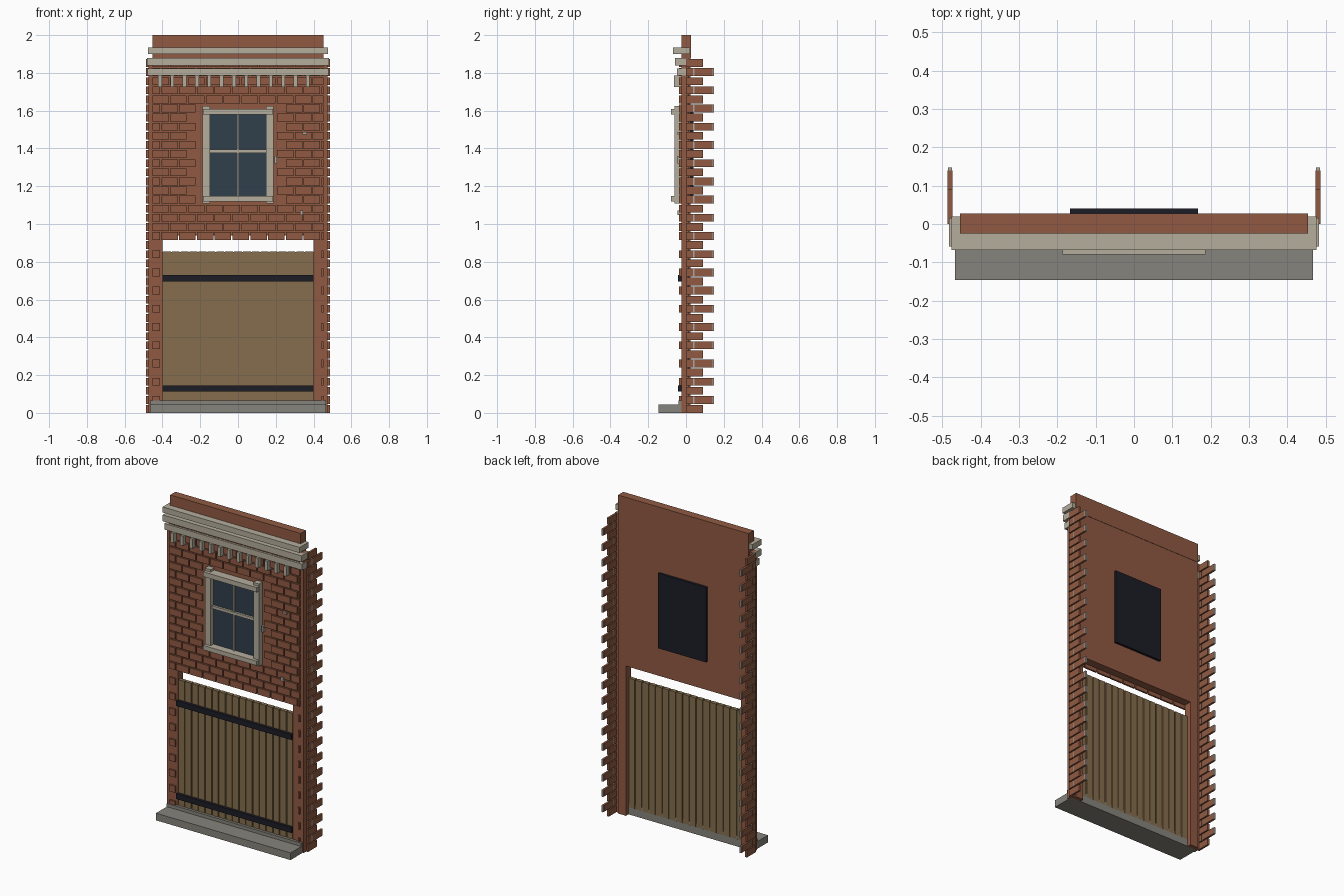
import bpy, bmesh
from mathutils import Matrix, Vector

cube = bpy.data.objects.get("Cube")
if cube:
    bpy.data.objects.remove(cube, do_unlink=True)


def material(name, rgb):
    m = bpy.data.materials.new(name)
    m.use_nodes = True
    color = (*rgb, 1)
    m.diffuse_color = color
    m.node_tree.nodes["Principled BSDF"].inputs["Base Color"].default_value = color
    return m


BRICK = material("red_brick", (0.28, 0.102, 0.055))
STONE = material("pale_stone", (0.46, 0.42, 0.335))
STEP = material("grey_stone", (0.24, 0.23, 0.20))
WOOD = material("weathered_wood", (0.235, 0.155, 0.075))
IRON = material("dark_iron", (0.012, 0.012, 0.02))
GLASS = material("dark_glass", (0.03, 0.05, 0.07))
MORTAR = material("mortar", (0.42, 0.40, 0.36))


def boxes(name, mat, spans):
    """One object from boxes given as (x0, x1, y0, y1, z0, z1)."""
    bm = bmesh.new()
    for x0, x1, y0, y1, z0, z1 in spans:
        centre = Vector((x0 + x1, y0 + y1, z0 + z1)) / 2
        size = Matrix.Diagonal((x1 - x0, y1 - y0, z1 - z0, 1))
        bmesh.ops.create_cube(bm, size=1, matrix=Matrix.Translation(centre) @ size)
    mesh = bpy.data.meshes.new(name)
    bm.to_mesh(mesh)
    bm.free()
    mesh.materials.append(mat)
    ob = bpy.data.objects.new(name, mesh)
    bpy.context.collection.objects.link(ob)
    return ob


def both_sides(spans):
    return spans + [(-b, -a, *rest) for a, b, *rest in spans]


# Wall core around the opening, and the parapet
W, OPEN, HEAD = 0.453, 0.40, 0.94
FRONT, BACK = -0.025, 0.025
TOP = 1.88
boxes("upper_wall", BRICK, [(-W, W, FRONT, BACK, HEAD, TOP)])
boxes("parapet", BRICK, [(-W, W, FRONT, BACK + 0.002, TOP, 2.0)])
boxes("door_piers", BRICK, both_sides([(OPEN, W, FRONT, BACK, 0, HEAD)]))
boxes("corner_returns", BRICK, both_sides([(W, 0.474, FRONT, 0.015, 0, TOP)]))

# Front bricks in running bond, left out at the opening and window
ROWS, GAP, PITCH = 39, 0.007, 0.0942
COURSE = TOP / ROWS
bricks = []
for row in range(ROWS):
    z0 = row * COURSE
    z1 = z0 + COURSE - GAP
    x = -W
    length = PITCH / 2 if row % 2 else PITCH
    while x < W - 0.005:
        end = min(x + length - GAP, W)
        at_door = end > -OPEN and x < OPEN and z0 < HEAD - 0.03
        at_window = end > -0.185 and x < 0.185 and z1 > 1.12 and z0 < 1.61
        if not at_door and not at_window:
            bricks.append((x, end, FRONT - 0.011, FRONT, z0, z1))
        x += length
        length = PITCH
boxes("front_bricks", BRICK, bricks)

# Toothed side bricks: short and long courses by turns, with mortar ends
side, joints = [], []
for row in range(ROWS):
    z0 = row * COURSE
    z1 = z0 + COURSE - GAP
    if row % 2:
        side += [(0.473, 0.486, 0, 0.037, z0, z1), (0.473, 0.486, 0.044, 0.14, z0, z1)]
        joints += [(0.474, 0.485, y, y + 0.007, z0, z1) for y in (0.037, 0.14)]
    else:
        side.append((0.473, 0.486, 0, 0.09, z0, z1))
boxes("side_bricks", BRICK, both_sides(side))
boxes("side_mortar", MORTAR, both_sides(joints))
boxes("mortar_crumbs", MORTAR, [
    (x - w, x + w, -0.045, FRONT, z - h, z + h)
    for x, z, w, h in ((0.353, 1.48, 0.012, 0.006), (0.2, 1.34, 0.006, 0.02),
                       (0.335, 1.06, 0.008, 0.012))])

# Cornice bands and dentils
boxes("cornice_bands", STONE, [
    (-0.476, 0.476, -0.068, 0.02, 1.90, 1.935),
    (-0.482, 0.482, -0.058, 0.015, 1.84, 1.88),
    (-0.478, 0.478, -0.048, 0.015, 1.785, 1.823)])
boxes("cornice_dentils", STONE, [
    (x - 0.01, x + 0.01, -0.063, FRONT, 1.725, 1.785)
    for x in (-0.413 + 0.0652 * i for i in range(13))])

# Sash window
boxes("window_glass", GLASS, [(-0.15, 0.15, -0.032, FRONT, 1.14, 1.59)])
boxes("window_casing", STONE, both_sides([(0.148, 0.188, -0.06, FRONT, 1.108, 1.625)]))
boxes("window_lintel_and_sill", STONE, [
    (-0.186, 0.186, -0.08, FRONT, 1.58, 1.61),
    (-0.186, 0.186, -0.08, FRONT, 1.12, 1.148)])
boxes("window_bars", STONE, [
    (-0.148, 0.148, -0.046, FRONT, 1.376, 1.394),
    (-0.005, 0.005, -0.042, FRONT, 1.148, 1.58)])
boxes("window_back_panel", IRON, [(-0.167, 0.167, BACK, 0.04, 1.12, 1.59)])

# Plank door with iron straps
COUNT = 17
PLANK = 2 * OPEN / COUNT
boxes("door_planks", WOOD, [
    (-OPEN + i * PLANK + 0.003, -OPEN + (i + 1) * PLANK - 0.003, -0.024, 0.0, 0.045, 0.855)
    for i in range(COUNT)])
boxes("door_core", WOOD, [(-OPEN, OPEN, -0.017, -0.006, 0.045, 0.852)])
boxes("door_straps", IRON, [
    (-OPEN, OPEN, -0.042, -0.022, z, z + 0.034) for z in (0.696, 0.112)])

# Doorstep and threshold
boxes("doorstep", STEP, [(-0.467, 0.467, -0.146, 0.0, 0, 0.045)])
boxes("threshold", STEP, [(-0.467, 0.467, -0.04, -0.002, 0.045, 0.066)])
